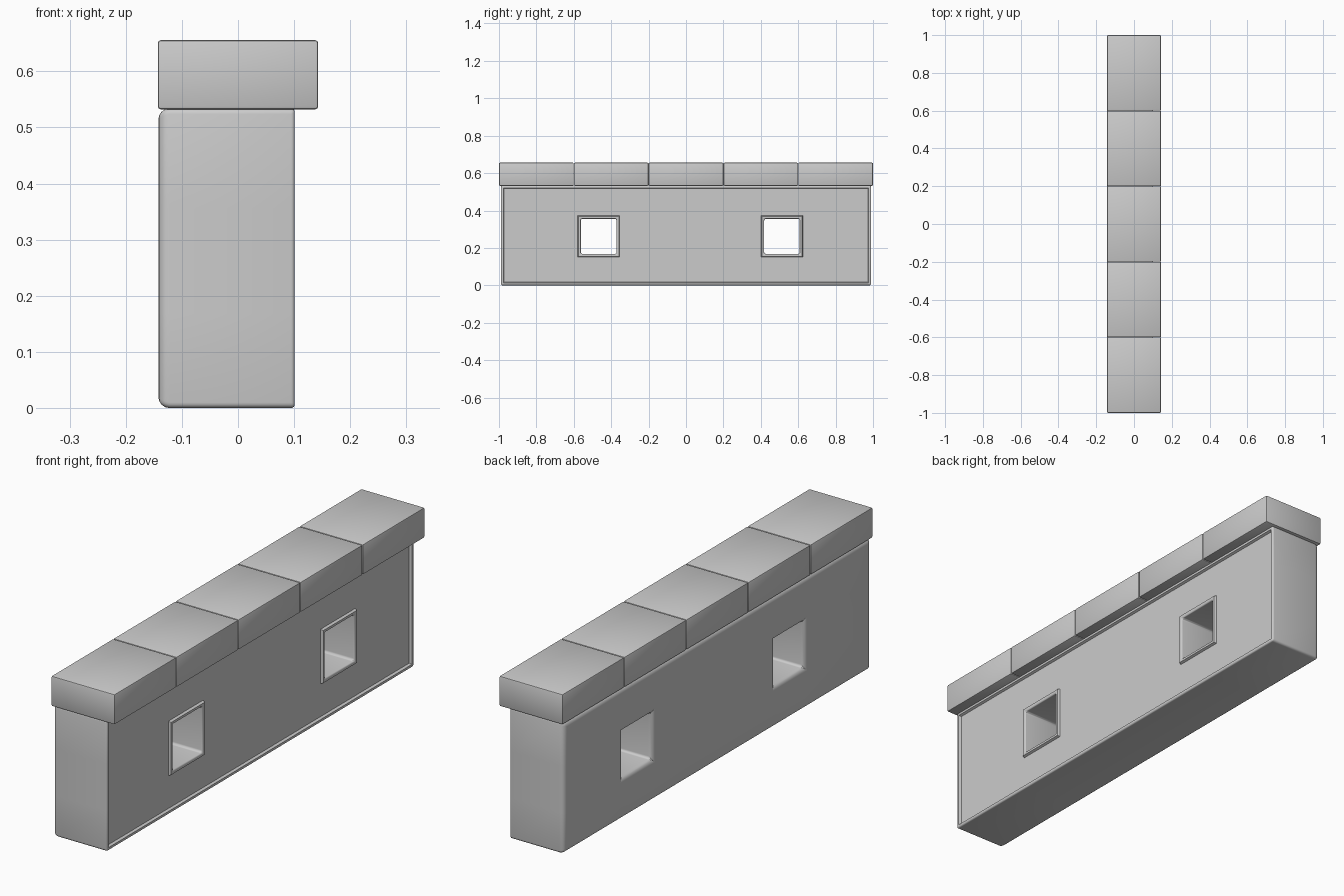
import bpy, bmesh, math

if "Cube" in bpy.data.objects:
    bpy.data.objects.remove(bpy.data.objects["Cube"])

BACK, FRONT = -0.142, 0.101          # wall thickness range in x
YS = [-0.99, -0.562, -0.372, 0.418, 0.608, 0.99]
ZS = [0.0, 0.168, 0.356, 0.534]
WINDOWS = {(1, 1), (3, 1)}           # open grid cells


def finish(name, bm, width, segments, method):
    """Turn a bmesh into a bevelled, smooth-shaded object."""
    mesh = bpy.data.meshes.new(name)
    bm.to_mesh(mesh)
    bm.free()
    obj = bpy.data.objects.new(name, mesh)
    bpy.context.collection.objects.link(obj)
    bpy.ops.object.select_all(action='DESELECT')
    obj.select_set(True)
    bpy.context.view_layer.objects.active = obj
    mod = obj.modifiers.new("rounding", 'BEVEL')
    mod.width = width
    mod.segments = segments
    mod.limit_method = method
    mod.use_clamp_overlap = False
    bpy.ops.object.modifier_apply(modifier=mod.name)
    bpy.ops.object.shade_smooth_by_angle(angle=math.radians(35))
    return obj


def build_wall():
    bm = bmesh.new()
    weight = bm.edges.layers.float.new("bevel_weight_edge")
    verts = {}

    def v(i, j, x):
        if (i, j, x) not in verts:
            verts[i, j, x] = bm.verts.new((x, YS[i], ZS[j]))
        return verts[i, j, x]

    def solid(i, j):
        return 0 <= i < len(YS) - 1 and 0 <= j < len(ZS) - 1 and (i, j) not in WINDOWS

    # wall slab with two window openings
    panel = []
    for i in range(len(YS) - 1):
        for j in range(len(ZS) - 1):
            if not solid(i, j):
                continue
            ring = [(i, j), (i + 1, j), (i + 1, j + 1), (i, j + 1)]
            panel.append(bm.faces.new([v(*p, FRONT) for p in ring]))
            bm.faces.new([v(*p, BACK) for p in reversed(ring)])
            for k, (di, dj) in enumerate([(0, -1), (1, 0), (0, 1), (-1, 0)]):
                if not solid(i + di, j + dj):
                    a, b = ring[k], ring[(k + 1) % 4]
                    bm.faces.new([v(*a, FRONT), v(*a, BACK), v(*b, BACK), v(*b, FRONT)])
    bm.normal_update()

    # thin raised rim around the panel and the windows
    for thick, depth in [(0.013, 0.0), (0.004, -0.01)]:
        bmesh.ops.inset_region(bm, faces=panel, thickness=thick, depth=depth,
                               use_even_offset=True, use_boundary=True)
    bm.normal_update()

    # rounding: soft at the back, crisp on the rim
    for e in bm.edges:
        if e.calc_face_angle(0) < 1.3:
            continue
        xs = [p.co.x for p in e.verts]
        if max(xs) < BACK + 0.001:
            e[weight] = 1.0
        elif min(xs) > FRONT - 0.001:
            e[weight] = 0.32
        elif min(xs) < BACK + 0.001:
            e[weight] = 0.5
    return finish("wall", bm, 0.02, 4, 'WEIGHT')


def build_cap(n):
    # one coping block
    bm = bmesh.new()
    bmesh.ops.create_cube(bm, size=1)
    for p in bm.verts:
        p.co = (p.co.x * 0.286, p.co.y * 0.399 - 0.8 + 0.4 * n, p.co.z * 0.123 + 0.594)
    return finish(f"coping_block_{n + 1}", bm, 0.005, 2, 'ANGLE')


build_wall()
for n in range(5):
    build_cap(n)
